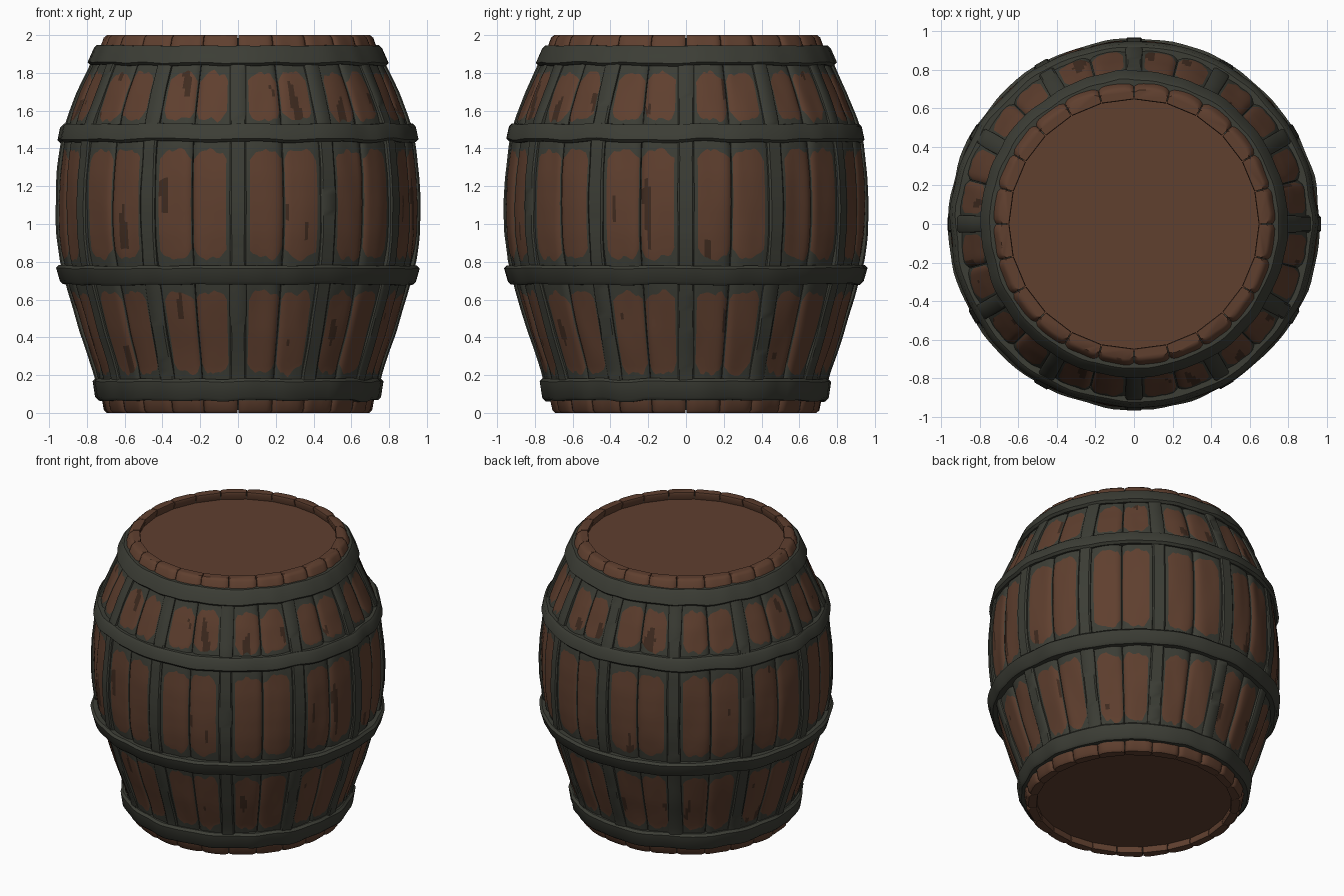
import bpy, bmesh, math
from mathutils import Vector, noise

if "Cube" in bpy.data.objects:
    bpy.data.objects.remove(bpy.data.objects["Cube"])


def material(name, rgb):
    m = bpy.data.materials.new(name)
    m.use_nodes = True
    m.diffuse_color = (*rgb, 1)
    m.node_tree.nodes["Principled BSDF"].inputs["Base Color"].default_value = (*rgb, 1)
    return m


WOOD = material("brown wood", (0.115, 0.050, 0.028))
IRON = material("dark iron green", (0.045, 0.047, 0.036))
SCORCH = material("scorched wood", (0.050, 0.024, 0.014))
MATS = [WOOD, IRON, SCORCH]

# Side profile of the staves as (height, radius)
PROFILE = [(0, .705), (.2, .745), (.42, .82), (.64, .885), (.8, .928), (.95, .947),
           (1.1, .951), (1.25, .945), (1.42, .925), (1.55, .895), (1.7, .835),
           (1.85, .765), (2, .71)]
SECTIONS = [(.21, .64), (.82, 1.39), (1.55, 1.80)]
STAVES = 24


def radius(z):
    for (z0, r0), (z1, r1) in zip(PROFILE, PROFILE[1:]):
        if z <= z1:
            return r0 + (r1 - r0) * (z - z0) / (z1 - z0)
    return PROFILE[-1][1]


def polar(r, a, z):
    return Vector((r * math.cos(a), r * math.sin(a), z))


def wobble(p, size, amount):
    return noise.noise(p * size) * amount


def sweep(name, rings, rule, ring_closed=False):
    """Skin a row of closed loops; rule(ring, column, centre) picks the material."""
    bm = bmesh.new()
    loops = [[bm.verts.new(p) for p in ring] for ring in rings]
    n, count = len(rings[0]), len(rings)
    for i in range(count if ring_closed else count - 1):
        a, b = loops[i], loops[(i + 1) % count]
        for j in range(n):
            k = (j + 1) % n
            f = bm.faces.new((a[j], a[k], b[k], b[j]))
            f.material_index = rule(i, j, f.calc_center_median())
    if not ring_closed:
        for i, loop in ((0, loops[0]), (count - 1, loops[-1])):
            f = bm.faces.new(loop)
            f.material_index = rule(i, 0, f.calc_center_median())
    bmesh.ops.recalc_face_normals(bm, faces=bm.faces[:])
    mesh = bpy.data.meshes.new(name)
    bm.to_mesh(mesh)
    bm.free()
    for m in MATS:
        mesh.materials.append(m)
    ob = bpy.data.objects.new(name, mesh)
    bpy.context.collection.objects.link(ob)
    ob.select_set(True)
    bpy.context.view_layer.objects.active = ob
    bpy.ops.object.shade_smooth_by_angle(angle=math.radians(40))
    ob.select_set(False)
    return ob


# Staves: rounded planks whose brown lobes are bounded by curved grid rows
INNER, OUTER, LOBE = -.5, .95, 10
COLUMNS = [-1, -.96, -.75] + [INNER + (OUTER - INNER) * k / LOBE for k in range(LOBE + 1)] + [1]


def stave_rows():
    """Rows as (height, lobe bend, is panel, end bevel)."""
    rows = [(0, 0, False, .012), (.014, 0, False, 0), (.065, 0, False, 0)]
    for low, high in SECTIONS:
        steps = 12
        for s in range(steps + 1):
            t = s / steps
            rows.append((low + (high - low) * t, 1 - 2 * t, s < steps, 0))
        rows.append((high + .03, 0, False, 0))
    return rows + [(1.935, 0, False, 0), (1.986, 0, False, 0), (2, 0, False, .012)]


ROWS = stave_rows()


def make_stave(index):
    centre = (index + .5) * math.tau / STAVES
    half = math.pi / STAVES
    flip = 1 if index % 2 == 0 else -1

    def ring(z0, bend, bevel):
        pts = []
        for u in COLUMNS:
            t = (u - (INNER + OUTER) / 2) / ((OUTER - INNER) / 2)
            edge = abs(min(1, max(-1, t))) ** 4
            a = centre + flip * u * half * (.985 - bevel)
            jag = wobble(Vector((u * 2, index * 3.7, z0 * .5)), 1.7, .03) * abs(bend) ** 3
            z = z0 + bend * .045 * edge + jag
            p = polar(radius(z), a, z)
            r = radius(z) - .016 * abs(u) ** 8 - bevel
            r += noise.noise(Vector((p.x * 9, p.y * 9, z * 2.5))) * .008
            pts.append(polar(r, a, z))
        for u in (.97, -.97):
            pts.append(polar(radius(z0) - .07 + bevel * .7, centre + flip * u * half, z0))
        return pts

    def rule(i, j, c):
        if c.z < .065 or c.z > 1.935:
            return 0
        if not ROWS[i][2] or j < 3 or j >= 3 + LOBE:
            return 1
        streak = noise.noise(Vector((c.x * 13, c.y * 13, c.z * 2.2 + index)))
        return 2 if streak > .50 else 0

    sweep(f"stave_{index + 1}", [ring(z, b, v) for z, b, _, v in ROWS], rule)


for i in range(STAVES):
    make_stave(i)


# Upright straps covering every second joint
def make_strap(index):
    angle = index * math.tau / 12
    side = Vector((-math.sin(angle), math.cos(angle), 0))
    shape = [(-.043, -.035), (-.043, .008), (-.034, .016), (.034, .016), (.043, .008), (.043, -.035)]
    rings = []
    for k in range(49):
        z = .07 + 1.86 * k / 48
        w = 1 + noise.noise(Vector((index * 5.1, 0, z * 4))) * .12
        lump = noise.noise(Vector((index * 2.3, 7, z * 5))) * .005
        rings.append([polar(radius(z) + d + lump, angle, z) + side * s * w for s, d in shape])
    sweep(f"upright_strap_{index + 1}", rings, lambda i, j, c: 1)


for i in range(12):
    make_strap(i)


# Hoops: lumpy hammered bands
def make_hoop(name, low, high, r_low, r_high):
    rings = []
    for k in range(120):
        a = k * math.tau / 120
        c = polar(1, a, low)
        lump = wobble(c, 6, .012)
        lift = wobble(c + Vector((5, 0, 0)), 5, .012)
        b = .015
        lo, hi = low + lift, high + lift * .6
        rings.append([polar(r, a, z) for r, z in (
            (radius(low) - .04, lo), (r_low - b + lump, lo), (r_low + lump, lo + b),
            (r_high + lump, hi - b), (r_high - b + lump, hi), (radius(high) - .04, hi))])
    sweep(name, rings, lambda i, j, c: 1, ring_closed=True)


make_hoop("bottom_hoop", .065, .18, .755, .768)
make_hoop("lower_hoop", .68, .78, .942, .962)
make_hoop("upper_hoop", 1.435, 1.53, .950, .936)
make_hoop("top_hoop", 1.84, 1.945, .795, .762)

# Dark core seen through the plank joints
core_rings = [[polar(radius(z) - .03, k * math.tau / 48, z) for k in range(48)]
              for z in [.05 + 1.89 * s / 24 for s in range(25)]]
sweep("inner_core", core_rings, lambda i, j, c: 1)


# Round heads set inside the rims
def make_head(name, z0, z1):
    rings = [[polar(.66, k * math.tau / 48, z) for k in range(48)] for z in (z0, z1)]
    sweep(name, rings, lambda i, j, c: 0)


make_head("top_head", 1.90, 1.945)
make_head("bottom_head", .045, .10)

# Thin joint liners behind the rim blocks
for name, low, high in (("top_rim_liner", 1.93, 1.985), ("bottom_rim_liner", .015, .07)):
    rings = [[polar(r, k * math.tau / 96, z) for r, z in
              ((.66, low), (.69, low), (.69, high), (.66, high))] for k in range(96)]
    sweep(name, rings, lambda i, j, c: 1, ring_closed=True)
